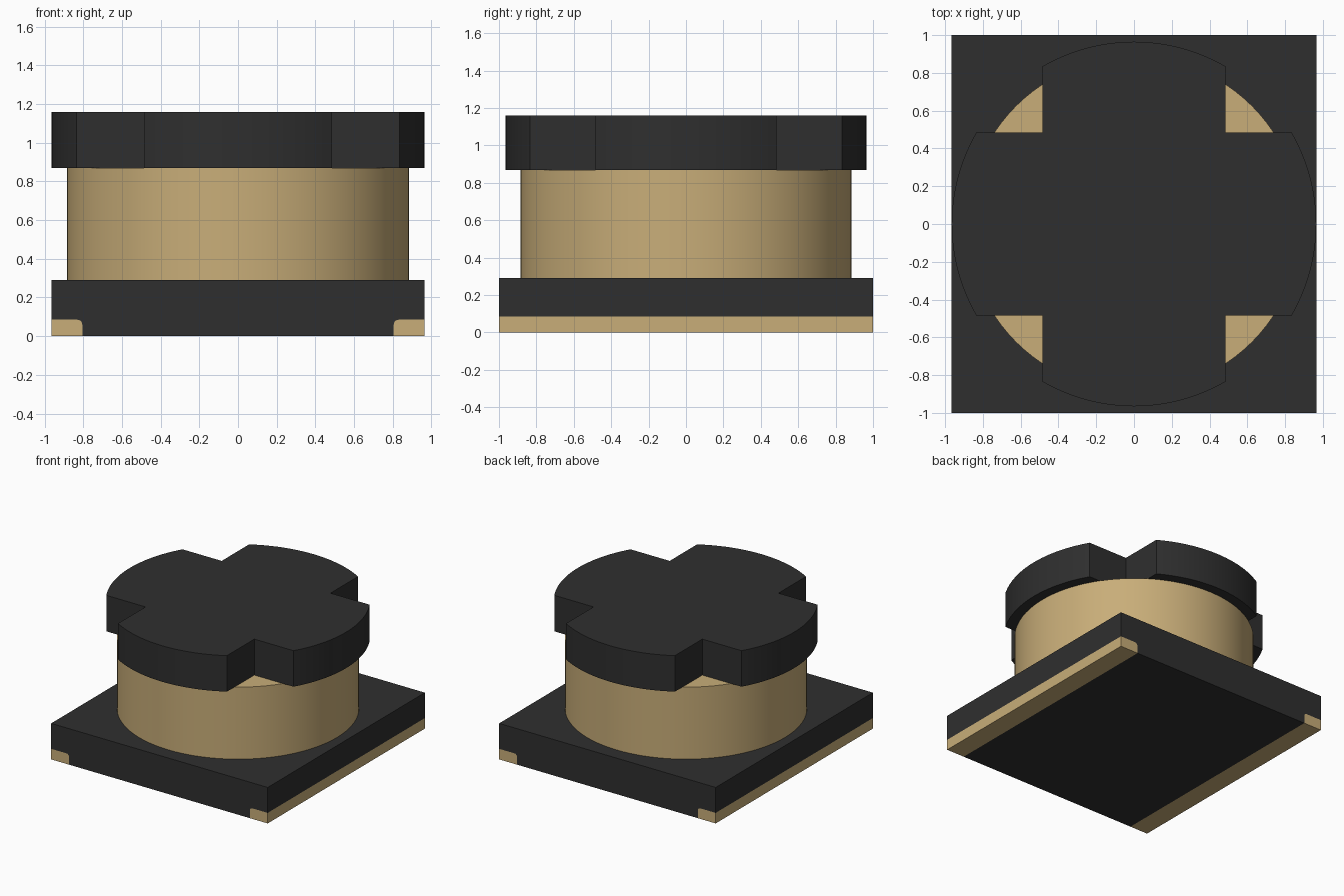
import bpy, bmesh, math
from mathutils import Vector

cube = bpy.data.objects.get("Cube")
if cube:
    bpy.data.objects.remove(cube, do_unlink=True)


def material(name, rgb):
    m = bpy.data.materials.new(name)
    m.use_nodes = True
    m.diffuse_color = (*rgb, 1)
    bsdf = m.node_tree.nodes["Principled BSDF"]
    bsdf.inputs["Base Color"].default_value = (*rgb, 1)
    bsdf.inputs["Roughness"].default_value = 0.6
    return m


DARK = material("dark ferrite", (0.028, 0.028, 0.028))
TAN = material("tan copper", (0.58, 0.42, 0.19))


def prism(name, points, offset, mat, smooth=False):
    """Extrude a closed 3D outline by an offset vector."""
    bm = bmesh.new()
    face = bm.faces.new([bm.verts.new(p) for p in points])
    ext = bmesh.ops.extrude_face_region(bm, geom=[face])
    moved = [v for v in ext["geom"] if isinstance(v, bmesh.types.BMVert)]
    bmesh.ops.translate(bm, verts=moved, vec=Vector(offset))
    bmesh.ops.recalc_face_normals(bm, faces=bm.faces)
    mesh = bpy.data.meshes.new(name)
    bm.to_mesh(mesh)
    bm.free()
    mesh.materials.append(mat)
    obj = bpy.data.objects.new(name, mesh)
    bpy.context.collection.objects.link(obj)
    if smooth:
        bpy.ops.object.select_all(action="DESELECT")
        obj.select_set(True)
        bpy.context.view_layer.objects.active = obj
        bpy.ops.object.shade_smooth_by_angle(angle=math.radians(25))
    return obj


def arc(cx, cy, r, a0, a1, n):
    return [(cx + r * math.cos(a0 + (a1 - a0) * i / n),
             cy + r * math.sin(a0 + (a1 - a0) * i / n)) for i in range(n + 1)]


HX, HY = 0.965, 1.0                  # base half sizes
BASE_Z, COIL_Z, TOP_Z = 0.29, 0.87, 1.16
PAD_X, PAD_Z, FILLET = 0.805, 0.085, 0.025
COIL_R, FLANGE_R, NOTCH = 0.884, 0.965, 0.485

# Inner edge of a terminal pad, with its rounded upper corner
pad_edge = [(PAD_X, 0)] + arc(PAD_X + FILLET, PAD_Z - FILLET, FILLET,
                              math.pi, math.pi / 2, 5) + [(HX, PAD_Z)]

# Base plate with recesses along both sides for the pads
half = pad_edge + [(HX, BASE_Z)]
outline = half + [(-x, z) for x, z in reversed(half)]
prism("base_plate", [(x, -HY, z) for x, z in outline], (0, 2 * HY, 0), DARK)

# Terminal pads
for side, name in ((1, "left_terminal"), (-1, "right_terminal")):
    prism(name, [(side * x, -HY, z) for x, z in pad_edge + [(HX, 0)]],
          (0, 2 * HY, 0), TAN)

# Coil winding
ring = arc(0, 0, COIL_R, 0, 2 * math.pi, 96)[:-1]
prism("coil_winding", [(x, y, BASE_Z) for x, y in ring],
      (0, 0, COIL_Z - BASE_Z), TAN, smooth=True)

# Top flange: a disc with a square notch in each corner
half_angle = math.asin(NOTCH / FLANGE_R)
cross = []
for k in range(4):
    q = k * math.pi / 2
    cross += arc(0, 0, FLANGE_R, q - half_angle, q + half_angle, 24)
    cross += arc(0, 0, NOTCH * math.sqrt(2), q + math.pi / 4, q + math.pi / 4, 1)[:1]
prism("top_flange", [(x, y, COIL_Z) for x, y in cross],
      (0, 0, TOP_Z - COIL_Z), DARK, smooth=True)
